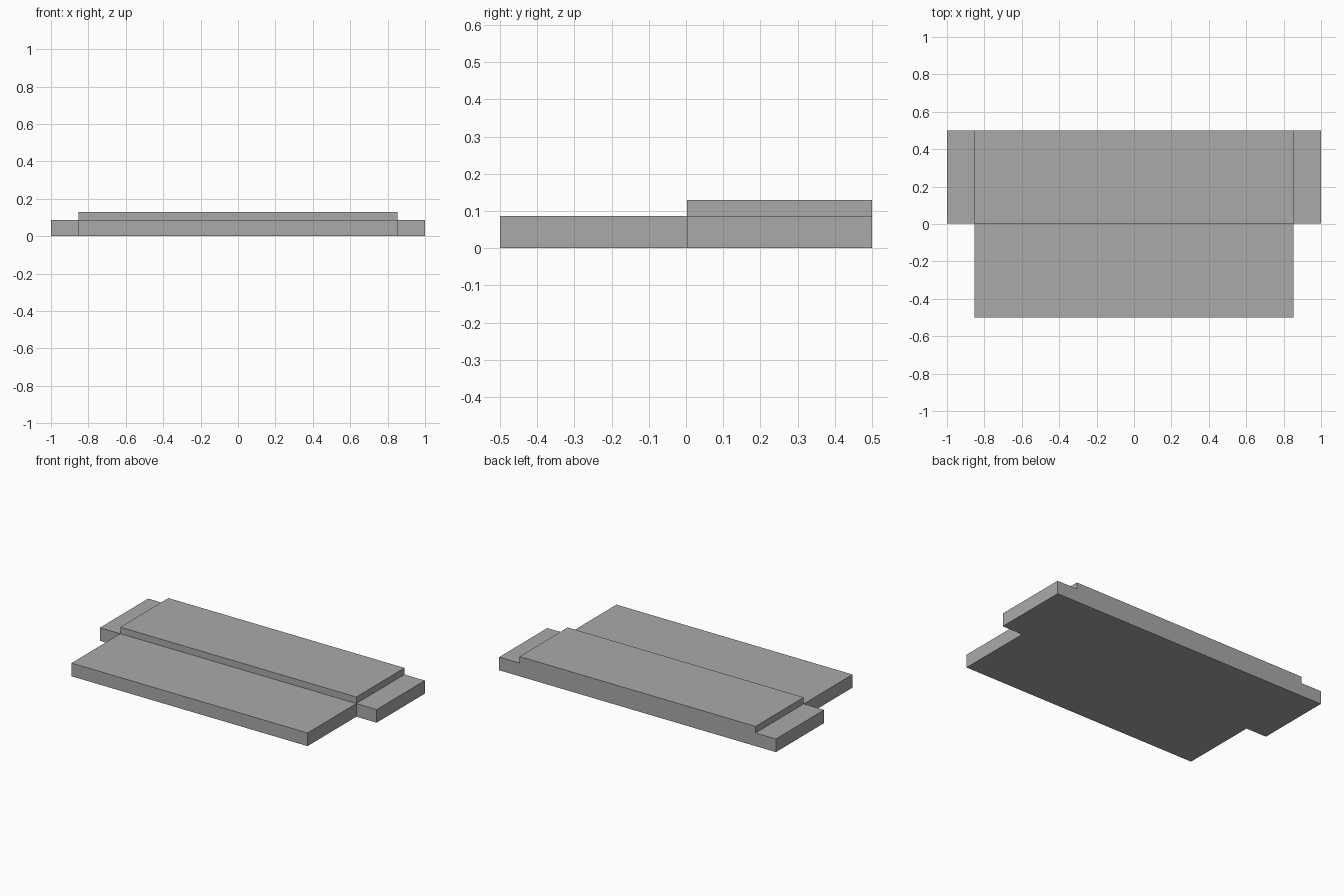
import bpy
import bmesh

cube = bpy.data.objects.get("Cube")
if cube:
    bpy.data.objects.remove(cube, do_unlink=True)

HALF_W, HALF_D = 1.0, 0.5      # overall half sizes
BODY_W = 0.853                 # half width of the front slab and raised deck
STEP_Y = 0.003                 # where the rear part begins
BASE_Z, TOP_Z = 0.086, 0.129   # slab and raised deck heights

# Single flat grey
grey = bpy.data.materials.new("plain_grey")
grey.use_nodes = True
colour = (0.4, 0.4, 0.4, 1)
grey.diffuse_color = colour
grey.node_tree.nodes["Principled BSDF"].inputs["Base Color"].default_value = colour

bm = bmesh.new()


def rectangle(x0, x1, y0, y1):
    corners = [(x0, y0), (x1, y0), (x1, y1), (x0, y1)]
    return bm.faces.new([bm.verts.new((x, y, 0)) for x, y in corners])


def raise_faces(faces, height, keep):
    result = bmesh.ops.extrude_face_region(bm, geom=faces, use_keep_orig=keep)["geom"]
    verts = [g for g in result if isinstance(g, bmesh.types.BMVert)]
    bmesh.ops.translate(bm, verts=verts, vec=(0, 0, height))
    if not keep:
        bmesh.ops.delete(bm, geom=[f for f in faces if f.is_valid], context="FACES_ONLY")
    return [g for g in result if isinstance(g, bmesh.types.BMFace)]


# T-shaped footprint: front slab, rear middle and the two wings
rectangle(-BODY_W, BODY_W, -HALF_D, STEP_Y)
rectangle(-BODY_W, BODY_W, STEP_Y, HALF_D)
rectangle(-HALF_W, -BODY_W, STEP_Y, HALF_D)
rectangle(BODY_W, HALF_W, STEP_Y, HALF_D)
bmesh.ops.remove_doubles(bm, verts=bm.verts[:], dist=0.0001)

# Thicken the footprint, then lift the rear middle into a raised deck
tops = raise_faces(bm.faces[:], BASE_Z, True)
deck = [f for f in tops if abs(f.calc_center_median().x) < 0.1
        and f.calc_center_median().y > 0]
raise_faces(deck, TOP_Z - BASE_Z, False)

# Merge coplanar faces into clean flat sides
bmesh.ops.recalc_face_normals(bm, faces=bm.faces[:])
bmesh.ops.dissolve_limit(bm, angle_limit=0.01, verts=bm.verts[:], edges=bm.edges[:])

mesh = bpy.data.meshes.new("stepped_slab")
bm.to_mesh(mesh)
bm.free()
mesh.materials.append(grey)
bpy.context.collection.objects.link(bpy.data.objects.new("stepped_slab", mesh))
